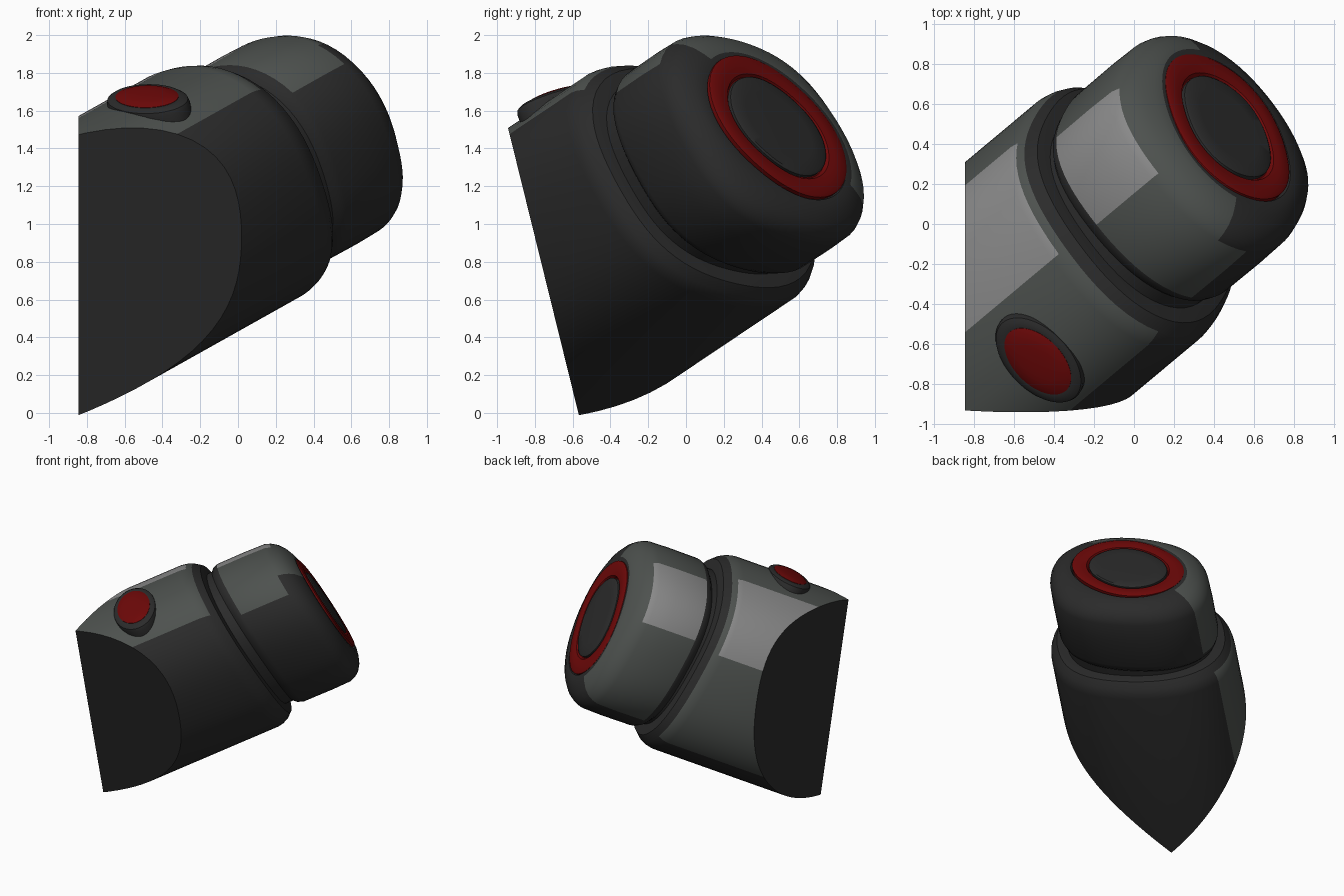
import bpy, bmesh, math
from mathutils import Vector, Matrix

if "Cube" in bpy.data.objects:
    bpy.data.objects.remove(bpy.data.objects["Cube"])

SEG = 72
AXIS = Vector((0.705, 0.589, 0.395)).normalized()
SIDE = Vector((-AXIS.y, AXIS.x, 0)).normalized()
UP = AXIS.cross(SIDE)
CENTRE = Vector((0.465, 0.485, 1.515))      # middle of the end face
MIDDLE = CENTRE - SIDE * 0.01 - UP * 0.012  # on the body's centre line


def frame(x, y, z, origin):
    m = Matrix((x, y, z)).transposed().to_4x4()
    m.translation = origin
    return m


def leaning(origin, h, v):
    """Frame along the axis whose cross-sections lean against it."""
    lean = Matrix(((1, 0, 0, 0), (0, 1, 0, 0), (h, v, 1, 0), (0, 0, 0, 1)))
    return frame(SIDE, UP, AXIS, origin) @ lean


BODY = leaning(MIDDLE, -0.035, -0.138)
CAP = leaning(MIDDLE, -0.085, -0.138)
END = leaning(CENTRE, -0.098, -0.138)


def material(name, rgb):
    m = bpy.data.materials.new(name)
    m.diffuse_color = (*rgb, 1)
    m.use_nodes = True
    m.node_tree.nodes["Principled BSDF"].inputs["Base Color"].default_value = m.diffuse_color
    return m


DARK, MID, LIGHT, RED = range(4)
MATS = [material("dark_grey", (0.024, 0.024, 0.024)),
        material("mid_grey", (0.075, 0.083, 0.077)),
        material("light_grey", (0.25, 0.25, 0.25)),
        material("red", (0.155, 0.0025, 0.0025))]


def radius(r, a, square):
    """Rounded square (1) to oval (0), stretched along one diagonal; None is a circle."""
    if square is None:
        return r
    return r * (1 - square * (0.032 * math.cos(4 * a) + 0.014 * math.cos(2 * a))
                - (0.125 - 0.052 * square) * math.sin(2 * a))


def loft(name, profile, matrix, colour, square=1.0, cuts=(), sx=1, sy=1):
    """Rings along local z from (z, r) points; colour(z, r, degrees) paints faces."""
    bm = bmesh.new()
    rings = []
    for p in profile:
        z, r = p[:2]
        sq = p[2] if len(p) > 2 else square
        ring = []
        for i in range(SEG):
            a = 2 * math.pi * i / SEG
            q = radius(r, a, sq)
            ring.append(bm.verts.new((q * math.cos(a) * sx, q * math.sin(a) * sy, z)))
        rings.append(ring)
    for k in range(len(rings) - 1):
        z = (profile[k][0] + profile[k + 1][0]) / 2
        r = (profile[k][1] + profile[k + 1][1]) / 2
        for i in range(SEG):
            j = (i + 1) % SEG
            f = bm.faces.new((rings[k][i], rings[k][j], rings[k + 1][j], rings[k + 1][i]))
            f.material_index = colour(z, r, (i + 0.5) * 360 / SEG)
    bm.faces.new(rings[0][::-1]).material_index = colour(profile[0][0], 0, 270)
    bm.faces.new(rings[-1]).material_index = colour(profile[-1][0], 0, 270)
    bm.transform(matrix)
    for co, no in cuts:
        bmesh.ops.bisect_plane(bm, geom=bm.verts[:] + bm.edges[:] + bm.faces[:],
                               plane_co=co, plane_no=no, clear_outer=True)
        edges = [e for e in bm.edges if e.is_boundary]
        for f in bmesh.ops.holes_fill(bm, edges=edges)["faces"]:
            f.material_index = DARK
    bmesh.ops.recalc_face_normals(bm, faces=bm.faces[:])
    mesh = bpy.data.meshes.new(name)
    bm.to_mesh(mesh)
    bm.free()
    for m in MATS:
        mesh.materials.append(m)
    mesh.polygons.foreach_set("use_smooth", [True] * len(mesh.polygons))
    mesh.set_sharp_from_angle(angle=math.radians(35))
    ob = bpy.data.objects.new(name, mesh)
    bpy.context.collection.objects.link(ob)
    return ob


def sector(deg, low=30, front=140):
    """Light panel on the upper back, mid grey beside it, dark below."""
    if low < deg < 85:
        return LIGHT
    return MID if deg < front or deg > 320 else DARK


def body_colour(z, r, deg):
    if z > -0.71:
        return DARK
    c = sector(deg, 25, 135)
    return MID if c == LIGHT and z > -0.77 else c


def cap_colour(z, r, deg):
    if z < -0.54 or r < 0.47:
        return DARK
    c = sector(deg, 30, 140 if z < -0.13 else 125)
    return MID if c == LIGHT and z > -0.13 else c


def plain(index):
    return lambda z, r, deg: index


# Main body, cut off by an upright side plane and a leaning front plane
loft("body", [(-2.8, 0.735), (-0.79, 0.735), (-0.75, 0.727), (-0.71, 0.71),
              (-0.66, 0.67), (-0.65, 0.60)], BODY, body_colour,
     cuts=[((-0.845, 0, 0), (-1, 0, 0)), ((0, -0.57, 0), (0, -1, -0.2467))])

# Recessed neck between body and cap
loft("neck", [(-0.75, 0.592), (-0.50, 0.592)], CAP, plain(DARK))

# Rounded end cap
loft("cap", [(-0.61, 0.585), (-0.58, 0.617), (-0.54, 0.632), (-0.30, 0.634), (-0.15, 0.630),
             (-0.11, 0.616, 0.95), (-0.07, 0.59, 0.85), (-0.035, 0.547, 0.65),
             (-0.012, 0.495, 0.4), (0.0, 0.455, 0.15), (0.0, 0.42, 0), (-0.02, 0.41, 0)],
     CAP, cap_colour)

# Red ring and centre disc on the end face
loft("end_ring", [(-0.03, 0.420), (0.004, 0.418), (0.012, 0.403), (0.012, 0.345),
                  (0.006, 0.31), (-0.015, 0.298)], END, plain(RED), 0)
loft("end_disc", [(-0.03, 0.293), (0.006, 0.291), (0.014, 0.278), (0.016, 0.2)],
     END, plain(DARK), 0)

# Oval push button on the body
a = math.radians(112.5)
spot = CENTRE + AXIS * -1.295 + (SIDE * math.cos(a) + UP * math.sin(a)) * 0.75
n = math.radians(99)
NORMAL = SIDE * math.cos(n) + UP * math.sin(n)
TANGENT = NORMAL.cross(AXIS)
BUTTON = frame(AXIS, TANGENT, NORMAL, spot) @ Matrix.Diagonal((1, -1, 1, 1))
loft("button_collar", [(-0.08, 1.0), (0.0, 1.0), (0.022, 0.97), (0.035, 0.88), (0.037, 0.78)],
     BUTTON, plain(DARK), None, sx=0.17, sy=0.27)
loft("button", [(0.0, 0.77), (0.039, 0.76), (0.049, 0.65), (0.056, 0.45), (0.059, 0.2)],
     BUTTON, plain(RED), None, sx=0.17, sy=0.27)
